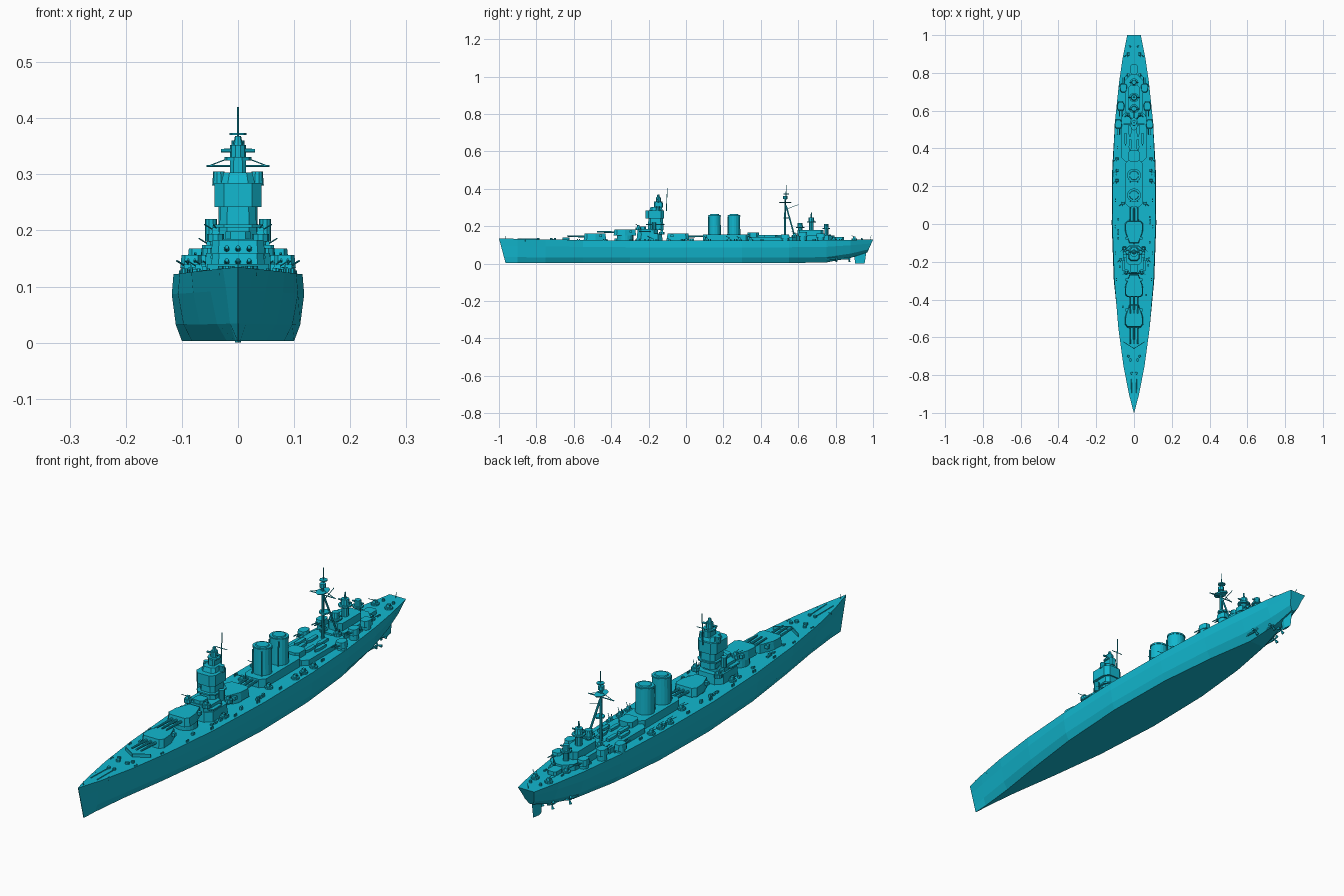
import bpy, bmesh, math, random
from mathutils import Vector

random.seed(4)
paint = bpy.data.materials.new("teal_paint")
paint.diffuse_color = (0.006, 0.48, 0.63, 1)


def loft(name, rings):
    """Closed solid skinned through equal-length rings of points."""
    bm = bmesh.new()
    vs = [[bm.verts.new(p) for p in r] for r in rings]
    n = len(rings[0])
    for a, b in zip(vs, vs[1:]):
        for i in range(n):
            j = (i + 1) % n
            bm.faces.new((a[i], a[j], b[j], b[i]))
    bm.faces.new(vs[0])
    bm.faces.new(vs[-1])
    bmesh.ops.recalc_face_normals(bm, faces=bm.faces)
    me = bpy.data.meshes.new(name)
    bm.to_mesh(me)
    bm.free()
    ob = bpy.data.objects.new(name, me)
    me.materials.append(paint)
    bpy.context.collection.objects.link(ob)
    return ob


def prism(name, half, x, y, z0, z1, top=1.0, flip=1):
    """Extrude a plan mirrored in x; half = [(half_width, y)]."""
    plan = half + [(-a, b) for a, b in reversed(half)]
    return loft(name, [[(x + a * s, y + flip * b * s, z) for a, b in plan]
                       for z, s in ((z0, 1), (z1, top))])


def box(name, x, y, z0, z1, w, l, top=1.0):
    return prism(name, [(w, -l), (w, l)], x, y, z0, z1, top)


def chamfer(name, x, y, z0, z1, w, l, top=1.0, c=0.4):
    k = c * min(w, l)
    return prism(name, [(w - k, -l), (w, k - l), (w, l - k), (w - k, l)], x, y, z0, z1, top)


def oval(name, x, y, z0, z1, rx, ry=None, top=1.0, n=14):
    ry = ry or rx
    return loft(name, [[(x + rx * s * math.cos(t * math.tau / n), y + ry * s * math.sin(t * math.tau / n), z)
                        for t in range(n)] for z, s in ((z0, 1), (z1, top))])


def rod(name, p, q, r, r2=None, n=6):
    p, q = Vector(p), Vector(q)
    rot = (q - p).to_track_quat('Z', 'Y')
    ring = [Vector((math.cos(i * math.tau / n), math.sin(i * math.tau / n), 0)) for i in range(n)]
    return loft(name, [[c + rot @ (v * s) for v in ring] for c, s in ((p, r), (q, r2 or r))])


# Hull: y, deck half width, widest half width, bottom half width, keel z, deck z
rings = []
for y, d, w, f, k, z in [
        (-1, .001, .001, .001, .003, .135), (-.9, .027, .021, .004, .003, .132),
        (-.75, .056, .049, .02, .003, .129), (-.55, .083, .080, .05, .003, .126),
        (-.3, .104, .107, .082, .003, .123), (0, .115, .118, .1, .003, .122),
        (.3, .112, .115, .095, .003, .122), (.55, .1, .1, .07, .003, .123),
        (.75, .079, .078, .035, .006, .125), (.88, .06, .055, .015, .03, .127),
        (1, .036, .028, .006, .06, .128)]:
    h = z - k
    side = [(d, z), (w, k + .7 * h), (w * .6 + f * .4, k + .24 * h), (f, k)]
    rake = .035 if y == -1 else (-.03 if y == 1 else 0)
    rings.append([(x, y + rake * (z - zz) / h, zz)
                  for x, zz in side + [(-x, zz) for x, zz in reversed(side)]])
loft("hull", rings)

# Rudder, shafts and propellers
loft("rudder", [[(x, y, z) for x, y in ((0, a), (.005, a + .02), (0, b), (-.005, a + .02))]
                for a, b, z in ((.905, .955, 0), (.895, .965, .065))])
for s in (-1, 1):
    for x, y in ((.022, .87), (.05, .8)):
        rod("propeller_shaft", (s * x, y, .025), (s * x, y - .16, .03), .004)
        for i in range(3):
            a = i * math.tau / 3
            rod("propeller_blade", (s * x, y, .025),
                (s * x + .017 * math.cos(a), y + .004, .025 + .017 * math.sin(a)), .002, .006)


# Triple main gun turrets
def main_turret(y, z, flip):
    oval("barbette", 0, y, .115, z, .043, n=20)
    prism("main_turret", [(.036, -.062), (.049, -.046), (.046, .0), (.024, .058)],
          0, y, z, z + .033, .93, flip)
    box("turret_rangefinder", 0, y + flip * .03, z + .015, z + .028, .045, .007)
    for x in (-.02, 0, .02):
        rod("main_gun", (x, y - flip * .05, z + .017), (x, y - flip * .15, z + .02), .0055, .0035, 8)


main_turret(-.485, .127, 1)
main_turret(-.325, .15, 1)
main_turret(-.045, .127, -1)

# Forward bridge tower in stepped tiers
chamfer("bridge_base", 0, -.195, .115, .16, .06, .07, .95)
chamfer("bridge_deck", 0, -.205, .16, .185, .05, .055)
chamfer("conning_house", 0, -.235, .185, .198, .022, .022)
chamfer("tower_shaft", 0, -.162, .18, .25, .034, .042, .92)
chamfer("tower_gallery", 0, -.165, .205, .211, .042, .05)
chamfer("tower_top", 0, -.167, .242, .285, .042, .05)
chamfer("tower_roof", 0, -.16, .285, .303, .03, .035, .85)
chamfer("upper_bridge", 0, -.148, .3, .325, .014, .024)
oval("director_platform", 0, -.148, .325, .331, .024, n=10)
oval("main_director", 0, -.148, .331, .352, .014, n=10)
rod("director_rangefinder", (-.03, -.15, .342), (.03, -.15, .342), .004)
oval("director_cap", 0, -.148, .352, .368, .009, top=.6, n=8)
rod("fore_mast", (0, -.105, .28), (0, -.1, .405), .003, .0015)
rod("fore_yard", (-.025, -.103, .345), (.025, -.103, .345), .0015)
for s in (-1, 1):
    oval("side_director", s * .034, -.15, .28, .305, .012, top=.85, n=10)
    oval("bridge_director", s * .048, -.17, .18, .22, .011, n=10)
    chamfer("bridge_wing", s * .05, -.22, .168, .174, .014, .03)

# Funnels on a shared deckhouse
chamfer("funnel_deckhouse", 0, .215, .118, .155, .046, .125)
for y in (.153, .257):
    oval("funnel", 0, y, .15, .26, .036, .034, .96, 18)
    oval("funnel_cap", 0, y, .252, .258, .037, .035, 1, 18)
    oval("funnel_uptake", 0, y, .258, .264, .026, .025, .9, 18)
    for s in (-1, 1):
        rod("steam_pipe", (s * .02, y - .034, .15), (s * .02, y - .032, .25), .003)
chamfer("boat_deckhouse", 0, .46, .118, .143, .066, .13, 1, .3)
chamfer("searchlight_house", 0, .36, .14, .165, .03, .03)

# Ship's boats on the deckhouse
for s in (-1, 1):
    for x, y in ((.02, .42), (.045, .45), (.022, .495)):
        prism("boat", [(.002, -.034), (.008, -.015), (.007, .028)], s * x, y, .143, .153)

# Tripod main mast
rod("main_mast", (0, .53, .13), (0, .53, .35), .006, .004, 8)
rod("top_mast", (0, .535, .34), (0, .535, .42), .0025, .0015)
for s in (-1, 1):
    rod("mast_leg", (s * .035, .585, .13), (0, .535, .31), .004)
    rod("yard_brace", (s * .052, .53, .315), (0, .53, .335), .0012)
rod("main_yard", (-.056, .53, .315), (.056, .53, .315), .002)
oval("mast_platform", 0, .53, .325, .33, .018, .03, 1.2, 8)
oval("mast_lookout", 0, .53, .345, .36, .012, n=8)
oval("mast_dish", 0, .535, .37, .374, .015, n=8)
oval("lower_platform", 0, .54, .24, .246, .02, n=8)
rod("mast_gaff", (0, .535, .29), (0, .6, .315), .0015)

# Aft superstructure and directors
chamfer("aft_deckhouse", 0, .68, .12, .15, .048, .115, 1, .7)
chamfer("aft_bridge", 0, .665, .15, .18, .032, .07)
for y, z, r in ((.61, .195, .016), (.67, .225, .017), (.75, .19, .014)):
    oval("director_tower", 0, y, .15, z, r * .8, n=10)
    oval("director_base", 0, y, z - .006, z, r * 1.5, n=10)
    oval("aft_director", 0, y, z, z + .022, r, top=.85, n=10)
    rod("aft_rangefinder", (-r * 1.7, y, z + .012), (r * 1.7, y, z + .012), .003)
rod("director_aerial", (0, .67, .245), (0, .67, .272), .005, .003)
chamfer("aft_hatch_house", 0, .82, .122, .142, .02, .025)

# Secondary turrets and anti-aircraft mounts along both sides
for s in (-1, 1):
    for x, y, z, f in ((.083, .53, .133, 1), (.07, .625, .145, 1), (.056, .72, .138, -1)):
        oval("secondary_barbette", s * x, y, .118, z, .018, n=12)
        prism("secondary_turret", [(.013, -.024), (.02, -.012), (.018, .012), (.01, .024)],
              s * x, y, z, z + .023, .88, f)
        for g in (-.006, .006):
            rod("secondary_gun", (s * x + g, y - f * .02, z + .012),
                (s * x + g, y - f * .055, z + .015), .0022)
    for x, y, z in ((.09, .23, .12), (.088, .285, .12), (.09, .345, .12), (.058, .11, .12),
                    (.03, .79, .122), (.03, .58, .145), (.07, -.19, .12), (.04, -.255, .185),
                    (.05, -.13, .16), (.03, .9, .125)):
        oval("aa_platform", s * x, y, z - .005, z + .009, .015, n=10)
        box("aa_mount", s * x, y, z + .009, z + .02, .007, .007, .8)
        for g in (-.004, .004):
            rod("aa_gun", (s * x + g, y, z + .016), (s * x + g * 2 + s * .012, y - .014, z + .026), .0012)

    # Foredeck and quarterdeck fittings
    for x, y, r in ((.02, -.72, .009), (.03, -.7, .007), (.012, -.79, .007), (.022, .94, .006)):
        oval("capstan", s * x, y, .122, .137, r, top=.8, n=10)
    loft("breakwater", [[(s * x, y - .001, .124), (s * x, y + .003, .124), (s * x, y + .003, .14),
                         (s * x, y - .001, .14)] for x, y in ((.001, -.66), (.055, -.625))])
    rod("anchor_chain", (s * .012, -.79, .131), (s * .014, -.9, .133), .002)
    for i in range(13):
        y = -.86 + i * .14
        x = .095 * (1 - abs(y) ** 2.2) + .004
        for d in (0, .011):
            oval("bollard", s * x, y + d, .119, .132, .0032, n=6)
    for i in range(10):
        y = random.uniform(-.58, .08)
        x = .085 * (1 - abs(y) ** 1.5)
        box("deck_vent", s * x, y, .118, random.uniform(.129, .136), .004, .006)

# Bow and stern staffs
rod("jack_staff", (0, -.965, .13), (0, -.968, .15), .0012)
rod("ensign_staff", (0, .985, .125), (0, .99, .15), .0012)
